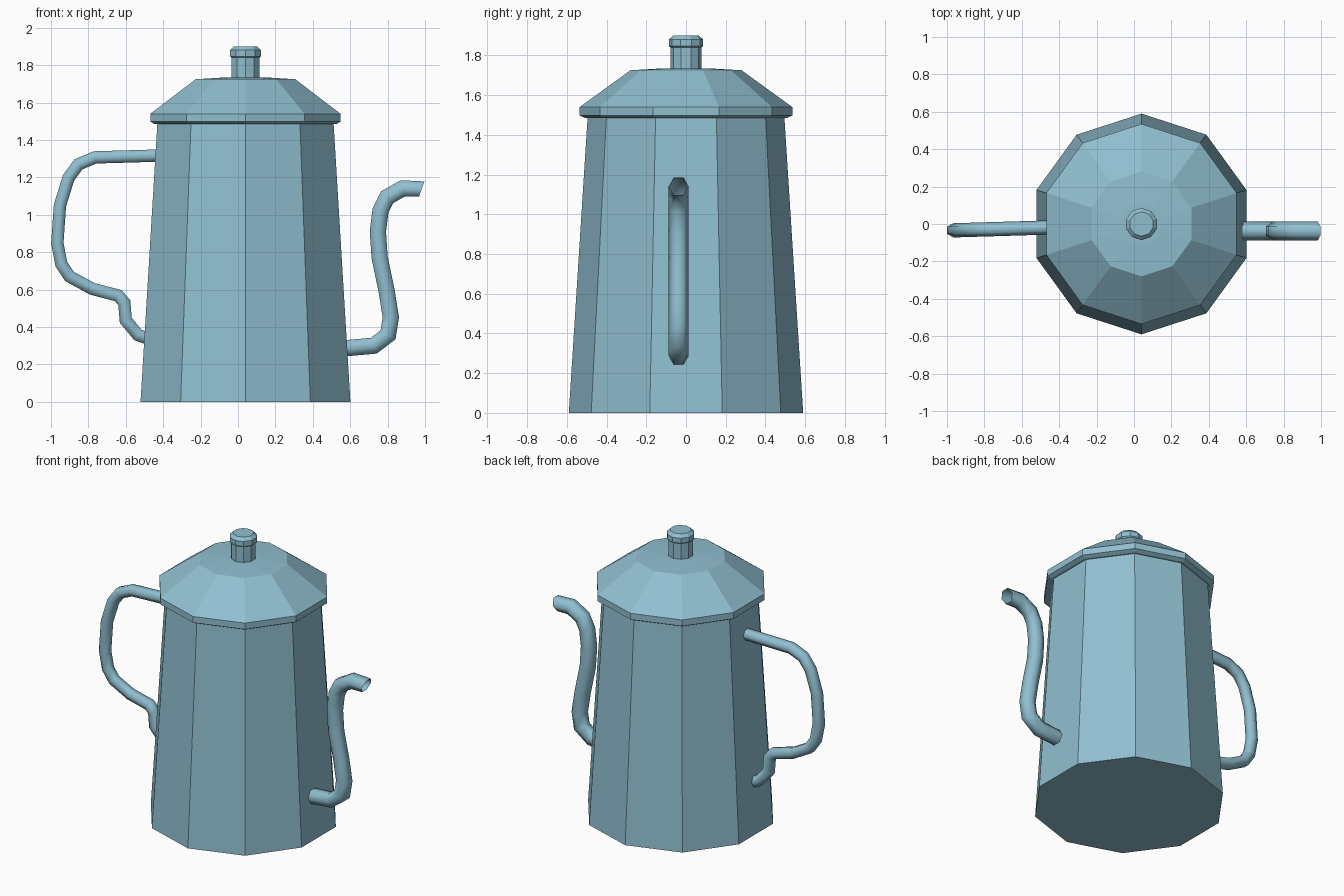
import bpy, bmesh, math
from mathutils import Vector

if "Cube" in bpy.data.objects:
    bpy.data.objects.remove(bpy.data.objects["Cube"])

CX = 0.04      # axis of the pot
SIDES = 10

# Blue-green enamel
ENAMEL = bpy.data.materials.new("enamel")
ENAMEL.diffuse_color = (0.28, 0.52, 0.63, 1)
ENAMEL.use_nodes = True
ENAMEL.node_tree.nodes["Principled BSDF"].inputs["Base Color"].default_value = ENAMEL.diffuse_color


def finish(name, bm, angle):
    bmesh.ops.recalc_face_normals(bm, faces=bm.faces[:])
    mesh = bpy.data.meshes.new(name)
    bm.to_mesh(mesh)
    bm.free()
    mesh.materials.append(ENAMEL)
    ob = bpy.data.objects.new(name, mesh)
    bpy.context.collection.objects.link(ob)
    if angle:
        bpy.ops.object.select_all(action='DESELECT')
        ob.select_set(True)
        bpy.context.view_layer.objects.active = ob
        bpy.ops.object.shade_smooth_by_angle(angle=math.radians(angle))
    return ob


def bridge(bm, rings):
    for a, b in zip(rings, rings[1:]):
        n = len(a)
        for i in range(n):
            bm.faces.new((a[i], a[(i + 1) % n], b[(i + 1) % n], b[i]))


def lathe(name, profile):
    """Ten-sided flat-faced solid from (radius, z) points."""
    bm = bmesh.new()
    rings = []
    for r, z in profile:
        angs = [math.radians(18 + 360 * i / SIDES) for i in range(SIDES)]
        rings.append([bm.verts.new((CX + r * math.cos(t), r * math.sin(t), z)) for t in angs])
    bridge(bm, rings)
    bm.faces.new(rings[0])
    bm.faces.new(rings[-1])
    return finish(name, bm, 0)


def tube(name, path, radius, y_at, end_dir=None):
    """Six-sided open smooth tube along (x, z) points, mitred at the bends."""
    pts = [Vector((x, y_at(x), z)) for x, z in path]
    bm = bmesh.new()
    rings = []
    for i, p in enumerate(pts):
        d_in = (p - pts[i - 1]).normalized() if i else (pts[1] - p).normalized()
        d_out = (pts[i + 1] - p).normalized() if i < len(pts) - 1 else d_in
        t = (d_in + d_out).normalized()
        mitre = 1 / max(t.dot(d_in), 0.8)
        if end_dir and i == len(pts) - 1:
            t = Vector(end_dir).normalized()
        side = Vector((0, 1, 0))
        up = t.cross(side).normalized() * mitre
        rings.append([bm.verts.new(p + radius * (side * math.cos(k * math.pi / 3)
                                                 + up * math.sin(k * math.pi / 3)))
                      for k in range(6)])
    bridge(bm, rings)
    return finish(name, bm, 80)


# Tapered body
lathe("body", [(0.59, 0), (0.495, 1.495)])

# Lid with overhanging rim
lathe("lid", [(0.485, 1.485), (0.51, 1.485), (0.535, 1.498), (0.535, 1.54),
              (0.28, 1.725), (0.11, 1.735)])

# Knob on the lid
lathe("knob", [(0.078, 1.73), (0.078, 1.84), (0.086, 1.847), (0.086, 1.88), (0.065, 1.90)])

# Handle on the left
tube("handle", [(-0.42, 1.317), (-0.765, 1.307), (-0.853, 1.27), (-0.906, 1.198),
                (-0.952, 1.05), (-0.966, 0.848), (-0.944, 0.735), (-0.90, 0.67),
                (-0.778, 0.604), (-0.64, 0.568), (-0.608, 0.53), (-0.60, 0.436),
                (-0.535, 0.358), (-0.48, 0.338)],
     0.038, lambda x: -0.02 + (x + 0.5) * 0.03)

# Curved spout on the right
tube("spout", [(0.565, 0.286), (0.725, 0.30), (0.802, 0.358), (0.817, 0.452),
               (0.794, 0.596), (0.757, 0.773), (0.748, 0.912), (0.762, 1.024),
               (0.797, 1.094), (0.88, 1.141), (0.982, 1.138)],
     0.05, lambda x: -0.037, end_dir=(14, 0, -5))
